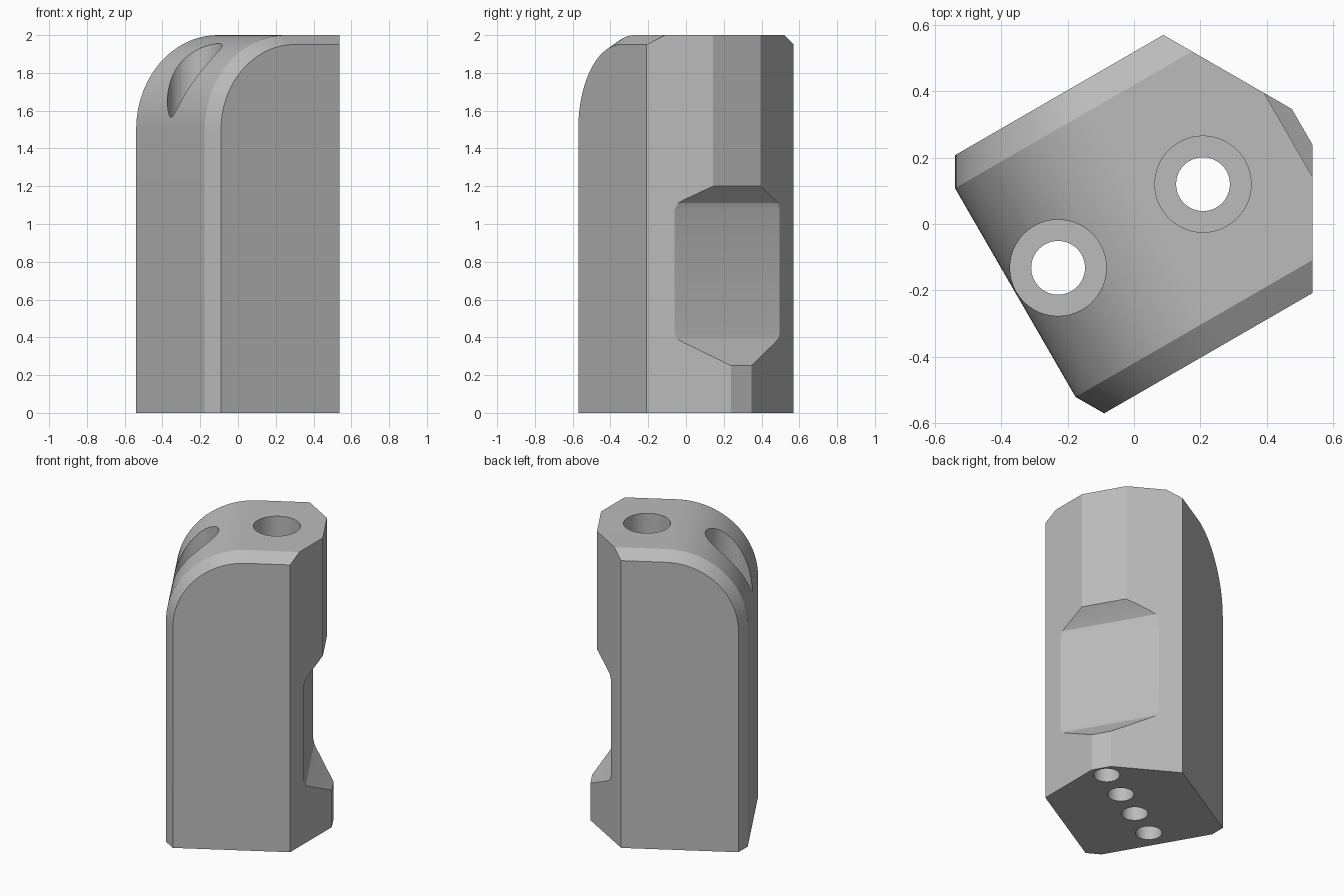
import bpy
import bmesh
from math import sin, cos, pi, radians

cube = bpy.data.objects.get("Cube")
if cube:
    bpy.data.objects.remove(cube, do_unlink=True)

grey = bpy.data.materials.new("plain grey")
grey.use_nodes = True
tone = (0.5, 0.5, 0.5, 1)
grey.diffuse_color = tone
grey.node_tree.nodes["Principled BSDF"].inputs["Base Color"].default_value = tone


def loft(name, rings):
    """Closed solid through matching rings of points, capped at both ends."""
    bm = bmesh.new()
    loops = [[bm.verts.new(p) for p in ring] for ring in rings]
    for a, b in zip(loops, loops[1:]):
        for i in range(len(a)):
            j = (i + 1) % len(a)
            bm.faces.new((a[i], a[j], b[j], b[i]))
    bm.faces.new(loops[0][::-1])
    bm.faces.new(loops[-1])
    bmesh.ops.recalc_face_normals(bm, faces=bm.faces)
    mesh = bpy.data.meshes.new(name)
    bm.to_mesh(mesh)
    bm.free()
    mesh.materials.append(grey)
    obj = bpy.data.objects.new(name, mesh)
    bpy.context.collection.objects.link(obj)
    return obj


def rod(name, x, radius, bottom, top):
    """Vertical cylinder on the centre line."""
    turn = [2 * pi * i / 48 for i in range(48)]
    return loft(name, [[(x + radius * cos(t), radius * sin(t), z) for t in turn]
                       for z in (bottom, top)])


def combine(obj, cutter, operation):
    cutter.hide_render = True
    mod = obj.modifiers.new(operation, "BOOLEAN")
    mod.operation = operation
    mod.solver = "EXACT"
    mod.object = cutter
    bpy.context.view_layer.objects.active = obj
    bpy.ops.object.modifier_apply(modifier=mod.name)
    bpy.data.objects.remove(cutter, do_unlink=True)


# Side profile: rounded back shoulder, flat top, grip notch and toe
notch = [(0.537, 1.2), (0.462, 1.13), (0.444, 1.11), (0.435, 1.075),
         (0.435, 0.425), (0.444, 0.39), (0.462, 0.37), (0.585, 0.25), (0.585, 0)]


def section(y, inset):
    r = 0.5 - inset
    arch = [(0.087 - r * cos(t), 1.5 + r * sin(t))
            for t in (pi / 2 * i / 24 for i in range(25))]
    outline = [(0.087 - r, 0)] + arch + [(0.537, 1.5 + r)] + notch
    return [(x, y, z) for x, z in outline]


# Block with chamfered long edges
block = loft("grip_block", [section(-0.449, 0.05), section(-0.363, 0),
                            section(0.363, 0), section(0.449, 0.05)])

# Pointed plan trims the nose
plan = [(-0.6, -0.6), (0.274, -0.6), (0.621, 0), (0.274, 0.6), (-0.6, 0.6)]
combine(block, loft("plan_cutter", [[(x, y, z) for x, y in plan] for z in (-0.1, 2.1)]),
        "INTERSECT")

# Through holes with wide upper bores
for x in (0.24, -0.264):
    combine(block, rod("hole_cutter", x, 0.081, -0.1, 2.1), "DIFFERENCE")
    combine(block, rod("bore_cutter", x, 0.145, 0.5, 2.1), "DIFFERENCE")

# Blind holes in the base
for x in (0.492, -0.012):
    combine(block, rod("pin_cutter", x, 0.081, -0.1, 0.2), "DIFFERENCE")

# Turn the finished block and keep its edges crisp
bpy.ops.object.select_all(action="DESELECT")
block.select_set(True)
bpy.context.view_layer.objects.active = block
block.rotation_euler.z = radians(30)
bpy.ops.object.transform_apply(location=False, rotation=True, scale=False)
bpy.ops.object.shade_smooth_by_angle(angle=radians(25))
